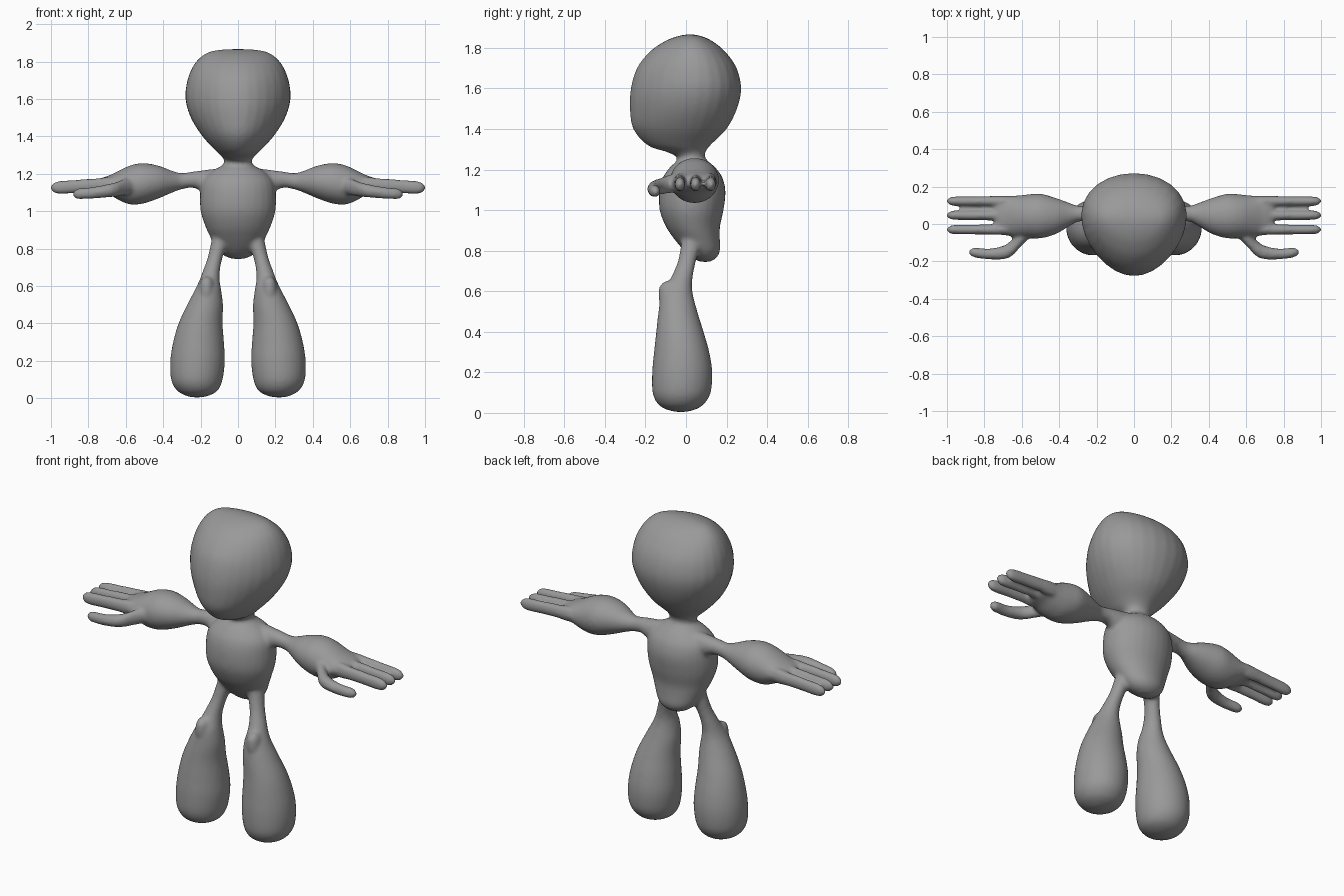
import bpy, bmesh, math

N = 28      # points around each cross-section
STEPS = 5   # smooth sub-sections between two given sections

skin = bpy.data.materials.new("skin grey")
skin.diffuse_color = (0.32, 0.32, 0.32, 1)


def spline(rows):
    """Catmull-Rom interpolation through the section rows."""
    out = []
    for i in range(len(rows) - 1):
        p0, p1, p2, p3 = (rows[max(i - 1, 0)], rows[i], rows[i + 1],
                          rows[min(i + 2, len(rows) - 1)])
        for s in range(STEPS):
            t = s / STEPS
            out.append([0.5 * (2 * b + (c - a) * t + (2 * a - 5 * b + 4 * c - d) * t * t
                               + (3 * b - a - 3 * c + d) * t ** 3)
                        for a, b, c, d in zip(p0, p1, p2, p3)])
    return out + [list(rows[-1])]


def loft(bm, rows, axis, sides=(1,), egg=0.0):
    """Rows are (position, a0, a1, b0, b1): a,b = x,y along Z or y,z along X."""
    for side in sides:
        rings = []
        for t, a0, a1, b0, b1 in spline(rows):
            ring = []
            for k in range(N):
                w = 2 * math.pi * k / N
                a = (a0 + a1) / 2 + (a1 - a0) / 2 * math.cos(w) * (1 + egg * math.sin(w))
                b = (b0 + b1) / 2 + (b1 - b0) / 2 * math.sin(w)
                co = (a, b, t) if axis == "Z" else (t, a, b)
                ring.append(bm.verts.new((co[0] * side, co[1], co[2])))
            rings.append(ring)
        faces = [bm.faces.new(rings[0]), bm.faces.new(rings[-1])]
        for r, q in zip(rings, rings[1:]):
            for k in range(N):
                j = (k + 1) % N
                faces.append(bm.faces.new((r[k], r[j], q[j], q[k])))
        bmesh.ops.recalc_face_normals(bm, faces=faces)


def tube(bm, pts):
    """Finger-like loft along x from (x, y, z, ry, rz) on both sides."""
    loft(bm, [(x, y - ry, y + ry, z - rz, z + rz) for x, y, z, ry, rz in pts], "X", (1, -1))


bm = bmesh.new()

# head, narrower towards the face
loft(bm, [(1.255, -.07, .07, -.03, .09), (1.285, -.08, .08, -.09, .095),
          (1.32, -.115, .115, -.19, .12), (1.4, -.188, .188, -.26, .2),
          (1.5, -.25, .25, -.277, .252), (1.6, -.278, .278, -.272, .272),
          (1.7, -.268, .268, -.242, .25), (1.78, -.235, .235, -.18, .195),
          (1.83, -.19, .19, -.11, .135), (1.855, -.14, .14, -.05, .085),
          (1.866, -.06, .06, 0, .04)], "Z", egg=0.16)

# neck and torso
loft(bm, [(1.31, -.09, .09, -.09, .095), (1.27, -.072, .072, -.045, .09),
          (1.245, -.085, .085, -.045, .105), (1.21, -.145, .145, -.08, .145),
          (1.16, -.19, .19, -.115, .18), (1.09, -.203, .203, -.132, .195),
          (1.0, -.2, .2, -.13, .185), (.92, -.175, .175, -.1, .168),
          (.86, -.148, .148, -.06, .167), (.8, -.115, .115, -.01, .168),
          (.765, -.08, .08, .03, .15), (.745, -.03, .03, .07, .12)], "Z")

# thigh and swollen lower leg
loft(bm, [(.9, .04, .13, -.02, .09), (.83, .055, .145, -.025, .075),
          (.75, .083, .163, -.04, .05), (.68, .097, .188, -.068, .035),
          (.63, .098, .207, -.095, .03), (.58, .09, .23, -.122, .035),
          (.5, .08, .272, -.136, .056), (.4, .082, .318, -.147, .087),
          (.3, .075, .347, -.158, .115), (.2, .07, .362, -.167, .13),
          (.1, .082, .358, -.165, .122), (.045, .105, .33, -.14, .09),
          (.018, .145, .29, -.1, .05), (.005, .19, .25, -.05, 0)], "Z", (1, -1))

# knee cap bump
loft(bm, [(.52, .16, .185, -.12, -.09), (.56, .135, .205, -.135, -.05),
          (.61, .13, .205, -.134, -.04), (.637, .14, .195, -.122, -.05),
          (.65, .16, .18, -.1, -.07)], "Z", (1, -1))

# arm, forearm and palm
loft(bm, [(.1, 0, .12, 1.08, 1.23), (.18, .005, .11, 1.1, 1.22),
          (.24, .012, .1, 1.125, 1.212), (.3, .012, .098, 1.117, 1.204),
          (.35, -.015, .115, 1.1, 1.215), (.42, -.055, .14, 1.07, 1.242),
          (.5, -.077, .162, 1.042, 1.257), (.57, -.075, .158, 1.035, 1.247),
          (.63, -.07, .152, 1.055, 1.22), (.68, -.062, .15, 1.085, 1.195),
          (.72, -.055, .145, 1.1, 1.18), (.745, -.03, .12, 1.12, 1.165)],
     "X", (1, -1))

# three fingers
for y in (-.03, .047, .122):
    tube(bm, [(.6, y, 1.14, .018, .03), (.68, y, 1.14, .028, .042),
              (.76, y, 1.138, .028, .038), (.86, y, 1.133, .026, .036),
              (.94, y, 1.127, .026, .036), (.98, y, 1.126, .022, .03),
              (1.002, y, 1.126, .008, .012)])

# thumb
tube(bm, [(.53, -.02, 1.14, .03, .03), (.6, -.07, 1.13, .045, .045),
          (.645, -.12, 1.118, .045, .04), (.69, -.15, 1.11, .038, .036),
          (.76, -.16, 1.1, .03, .032), (.82, -.157, 1.095, .028, .03),
          (.86, -.152, 1.092, .025, .028), (.884, -.15, 1.092, .008, .01)])

mesh = bpy.data.meshes.new("figure_body")
bm.to_mesh(mesh)
bm.free()
mesh.materials.append(skin)
body = bpy.data.objects.new("figure_body", mesh)
bpy.context.collection.objects.link(body)

# fuse the parts into one soft skin
fuse = body.modifiers.new("fuse", "REMESH")
fuse.mode = "VOXEL"
fuse.voxel_size = 0.01
fuse.use_smooth_shade = True
soften = body.modifiers.new("soften", "SMOOTH")
soften.factor = 0.5
soften.iterations = 8
